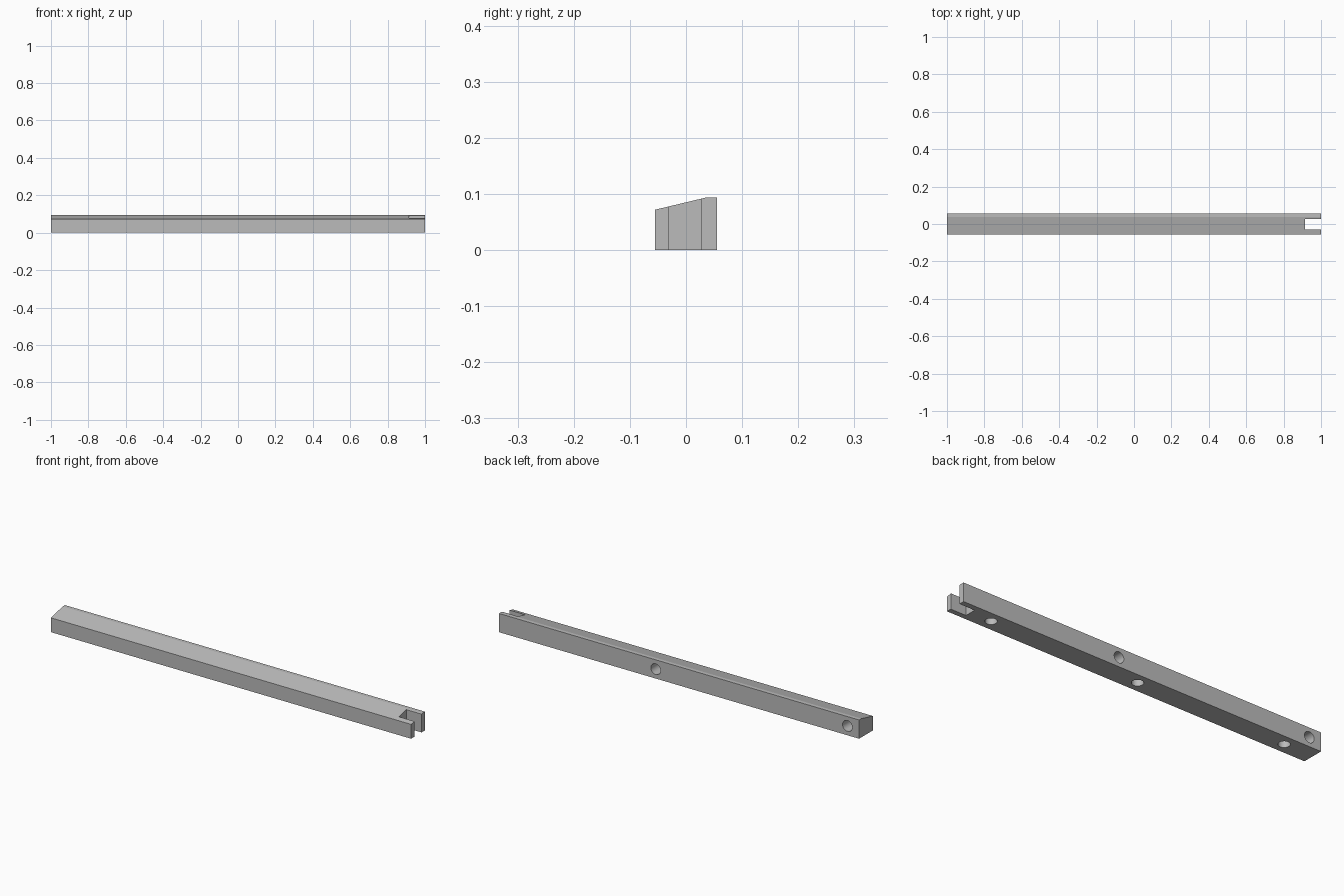
import bpy
import bmesh
from math import pi
from mathutils import Matrix, Vector

cube = bpy.data.objects.get("Cube")
if cube:
    bpy.data.objects.remove(cube, do_unlink=True)

# One plain grey material
grey = bpy.data.materials.new("plain grey")
grey.use_nodes = True
colour = (0.5, 0.5, 0.5, 1)
grey.diffuse_color = colour
grey.node_tree.nodes["Principled BSDF"].inputs["Base Color"].default_value = colour


def add_object(name, bm):
    bmesh.ops.recalc_face_normals(bm, faces=bm.faces)
    mesh = bpy.data.meshes.new(name)
    bm.to_mesh(mesh)
    bm.free()
    mesh.materials.append(grey)
    obj = bpy.data.objects.new(name, mesh)
    bpy.context.collection.objects.link(obj)
    return obj


def cut(target, cutter):
    mod = target.modifiers.new(cutter.name, 'BOOLEAN')
    mod.operation = 'DIFFERENCE'
    mod.solver = 'EXACT'
    mod.object = cutter
    cutter.hide_render = True
    bpy.context.view_layer.objects.active = target
    bpy.ops.object.modifier_apply(modifier=mod.name)
    bpy.data.objects.remove(cutter, do_unlink=True)


def drill(target, name, centre, depth, rotation):
    # Cylinder centred on the surface, so half of it goes into the bar
    bm = bmesh.new()
    bmesh.ops.create_cone(bm, cap_ends=True, segments=32, radius1=0.027,
                          radius2=0.027, depth=2 * depth,
                          matrix=Matrix.Translation(centre) @ rotation)
    cut(target, add_object(name, bm))


# Bar: sloped-top profile extruded along x
profile = [(-0.055, 0), (0.055, 0), (0.055, 0.094), (0.037, 0.094), (-0.055, 0.072)]
bm = bmesh.new()
face = bm.faces.new([bm.verts.new((-1, y, z)) for y, z in profile])
new = bmesh.ops.extrude_face_region(bm, geom=[face])["geom"]
bmesh.ops.translate(bm, vec=(2, 0, 0),
                    verts=[v for v in new if isinstance(v, bmesh.types.BMVert)])
bar = add_object("bar", bm)

# Open slot through the end
bm = bmesh.new()
bmesh.ops.create_cube(bm, size=1, matrix=Matrix.Translation((1.015, -0.001, 0.05))
                      @ Matrix.Diagonal(Vector((0.2, 0.058, 0.3, 1))))
cut(bar, add_object("slot_cutter", bm))

# Blind holes in the underside and in the back
for x in (-0.84, -0.02, 0.8):
    drill(bar, "underside_hole", (x, 0, 0), 0.055, Matrix())
for x in (-0.935, 0.13):
    drill(bar, "back_hole", (x, 0.055, 0.047), 0.07, Matrix.Rotation(pi / 2, 4, 'X'))

# Smooth hole walls, sharp edges elsewhere
bpy.ops.object.select_all(action='DESELECT')
bar.select_set(True)
bpy.context.view_layer.objects.active = bar
bpy.ops.object.shade_smooth_by_angle(angle=pi / 18 * 1.2)
